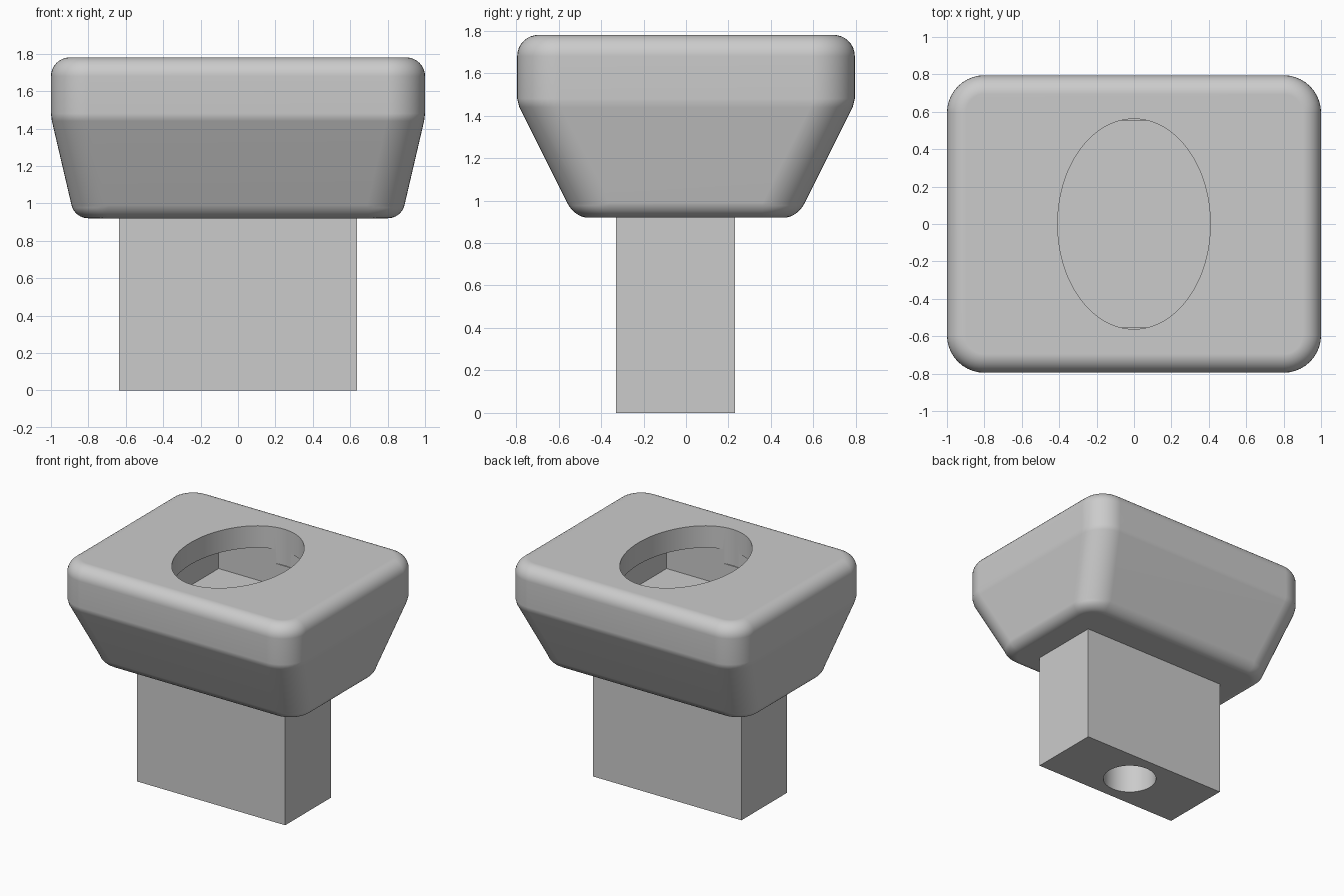
import bpy, bmesh, math
from mathutils import Vector

if "Cube" in bpy.data.objects:
    bpy.data.objects.remove(bpy.data.objects["Cube"], do_unlink=True)

grey = bpy.data.materials.new("light grey")
grey.use_nodes = True
grey.diffuse_color = (0.6, 0.6, 0.6, 1)
grey.node_tree.nodes["Principled BSDF"].inputs["Base Color"].default_value = (0.6, 0.6, 0.6, 1)


def make_object(name, bm):
    bmesh.ops.recalc_face_normals(bm, faces=bm.faces)
    mesh = bpy.data.meshes.new(name)
    bm.to_mesh(mesh)
    bm.free()
    mesh.materials.append(grey)
    obj = bpy.data.objects.new(name, mesh)
    bpy.context.collection.objects.link(obj)
    return obj


def box(name, x0, x1, y0, y1, z0, z1):
    bm = bmesh.new()
    bmesh.ops.create_cube(bm, size=1)
    for v in bm.verts:
        v.co = Vector(((x0 + x1) / 2 + v.co.x * (x1 - x0),
                       (y0 + y1) / 2 + v.co.y * (y1 - y0),
                       (z0 + z1) / 2 + v.co.z * (z1 - z0)))
    return make_object(name, bm)


def cylinder(name, rx, ry, y, z0, z1, sides):
    bm = bmesh.new()
    bmesh.ops.create_cone(bm, cap_ends=True, segments=sides, radius1=1, radius2=1, depth=1)
    for v in bm.verts:
        v.co = Vector((v.co.x * rx, y + v.co.y * ry, (z0 + z1) / 2 + v.co.z * (z1 - z0)))
    return make_object(name, bm)


def rounded_ring(z, hx, hy, r, steps=10):
    points = []
    for quarter, (sx, sy) in enumerate([(1, 1), (-1, 1), (-1, -1), (1, -1)]):
        for i in range(steps + 1):
            a = math.pi / 2 * (quarter + i / steps)
            points.append((sx * (hx - r) + r * math.cos(a), sy * (hy - r) + r * math.sin(a), z))
    return points


def loft(name, rings):
    bm = bmesh.new()
    loops = [[bm.verts.new(p) for p in ring] for ring in rings]
    n = len(loops[0])
    for low, high in zip(loops, loops[1:]):
        for i in range(n):
            j = (i + 1) % n
            bm.faces.new((low[i], low[j], high[j], high[i]))
    bm.faces.new(loops[0][::-1])
    bm.faces.new(loops[-1])
    return make_object(name, bm)


def cut(obj, cutter):
    mod = obj.modifiers.new("cut", "BOOLEAN")
    mod.operation = "DIFFERENCE"
    mod.solver = "EXACT"
    mod.object = cutter
    bpy.context.view_layer.objects.active = obj
    bpy.ops.object.modifier_apply(modifier=mod.name)
    bpy.data.objects.remove(cutter, do_unlink=True)


def smooth(obj):
    bpy.ops.object.select_all(action="DESELECT")
    obj.select_set(True)
    bpy.context.view_layer.objects.active = obj
    bpy.ops.object.shade_smooth_by_angle(angle=math.radians(35))
    mod = obj.modifiers.new("even shading", "WEIGHTED_NORMAL")
    mod.keep_sharp = True


# Head: rounded lower edge, sloping sides, upright band, rounded top edge
rings = []
low, corner, high = Vector((0.8, 0.465, 0.92)), Vector((0.873, 0.525, 0.92)), Vector((0.89, 0.56, 0.99))
steps = 8
for i in range(steps + 1):
    t = i / steps
    a, b, c = (1 - t) ** 2, 1.6 * t * (1 - t), t * t
    p = (low * a + corner * b + high * c) / (a + b + c)
    rings.append(rounded_ring(p.z, p.x, p.y, 0.12 + 0.08 * t))
rings.append(rounded_ring(1.44, 0.995, 0.785, 0.2))
rings.append(rounded_ring(1.48, 1, 0.795, 0.2))
fillet = 0.1
for i in range(steps + 1):
    a = math.pi / 2 * i / steps
    inset = fillet * (1 - math.cos(a))
    rings.append(rounded_ring(1.68 + fillet * math.sin(a), 1 - inset, 0.795 - inset, 0.2 - inset))
head = loft("head", rings)

# Oval opening above a square pocket
cut(head, cylinder("oval_cutter", 0.408, 0.562, 0, 1.5, 1.9, 96))
cut(head, box("pocket_cutter", -0.554, 0.554, -0.554, 0.554, 1.33, 1.61))
smooth(head)

# Stem with a round blind hole in its underside
stem = box("stem", -0.635, 0.635, -0.33, 0.23, 0, 0.93)
cut(stem, cylinder("hole_cutter", 0.195, 0.195, -0.05, -0.1, 0.6, 64))
smooth(stem)
